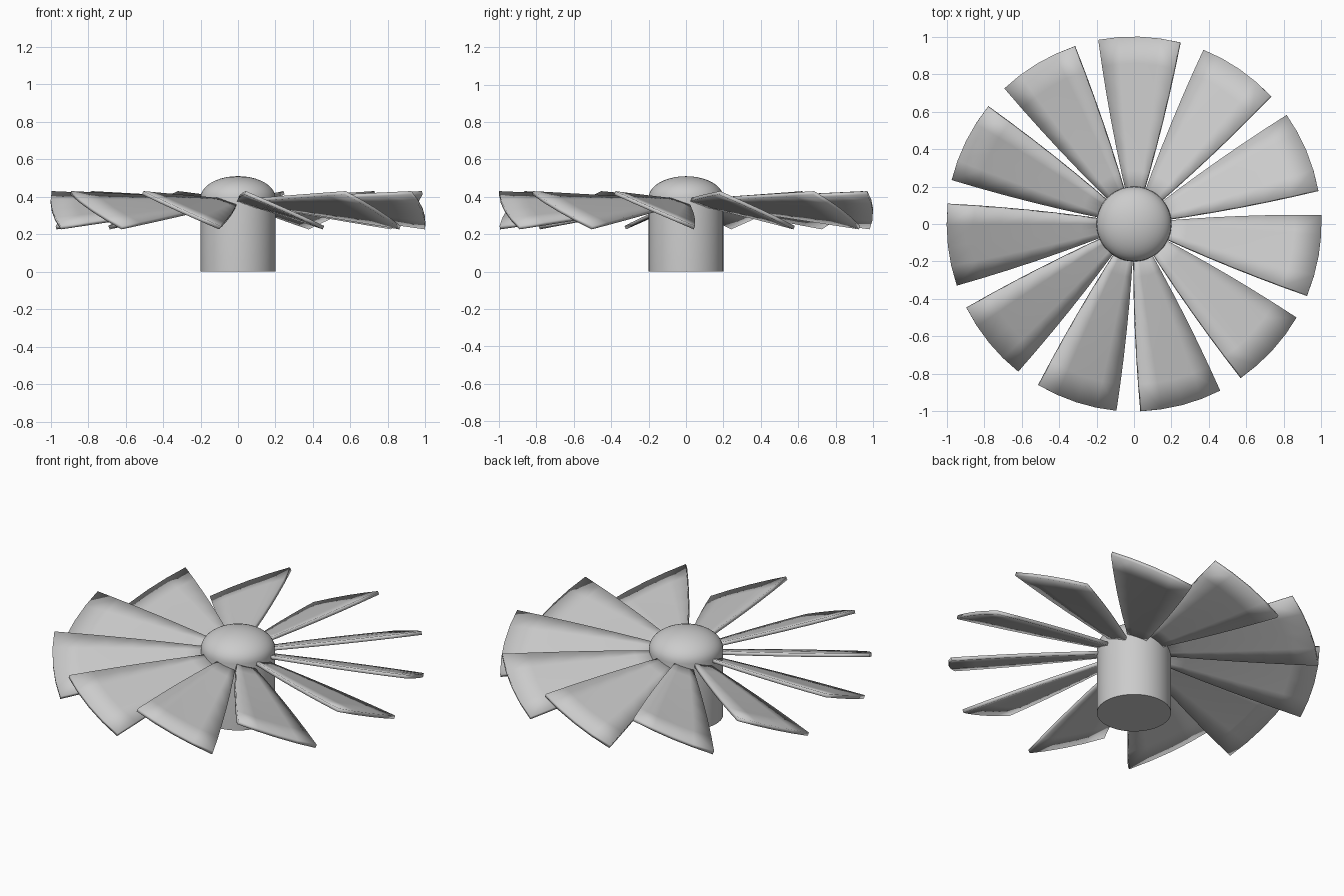
import bpy, bmesh
from math import sin, cos, pi, radians

if "Cube" in bpy.data.objects:
    bpy.data.objects.remove(bpy.data.objects["Cube"])

BLADES = 11
SEGS = 48


def finish(bm, name):
    bmesh.ops.recalc_face_normals(bm, faces=bm.faces)
    me = bpy.data.meshes.new(name)
    bm.to_mesh(me)
    bm.free()
    ob = bpy.data.objects.new(name, me)
    bpy.context.collection.objects.link(ob)
    bpy.ops.object.select_all(action='DESELECT')
    ob.select_set(True)
    bpy.context.view_layer.objects.active = ob
    bpy.ops.object.shade_smooth_by_angle(angle=radians(35))
    return ob


# Hub: straight cylinder with a flattened dome, turned from one profile
def make_hub():
    bm = bmesh.new()
    profile = [(0, 0), (0.2, 0), (0.2, 0.395)]
    profile += [(0.2 * cos(i * pi / 20), 0.395 + 0.115 * sin(i * pi / 20)) for i in range(1, 10)]
    profile.append((0, 0.51))
    verts = [bm.verts.new((r, 0, z)) for r, z in profile]
    edges = [bm.edges.new(p) for p in zip(verts, verts[1:])]
    bmesh.ops.spin(bm, geom=verts + edges, cent=(0, 0, 0), axis=(0, 0, 1),
                   angle=2 * pi, steps=SEGS)
    bmesh.ops.remove_doubles(bm, verts=bm.verts, dist=1e-4)
    return finish(bm, "hub")


# Blade: pitched, fanned plate whose pitch height grows towards the tip
def make_blade(index):
    bm = bmesh.new()
    centre = radians(-9.9) + index * 2 * pi / BLADES
    rows, cols = 6, 4
    grid = []
    for i in range(rows + 1):
        r = 0.14 + 0.86 * i / rows
        t = (r - 0.2) / 0.8
        half = radians(15 - 2.5 * t)
        row = []
        for j in range(cols + 1):
            v = 2 * j / cols - 1
            a = centre + v * half
            z = 0.367 - 0.039 * t - v * (0.018 + 0.075 * t)
            row.append(bm.verts.new((r * cos(a), r * sin(a), z)))
        grid.append(row)
    for i in range(rows):
        for j in range(cols):
            bm.faces.new((grid[i][j], grid[i + 1][j], grid[i + 1][j + 1], grid[i][j + 1]))
    ob = finish(bm, f"blade_{index + 1}")
    mod = ob.modifiers.new("thickness", 'SOLIDIFY')
    mod.thickness = 0.02
    mod.offset = 0
    return ob


make_hub()
for k in range(BLADES):
    make_blade(k)
